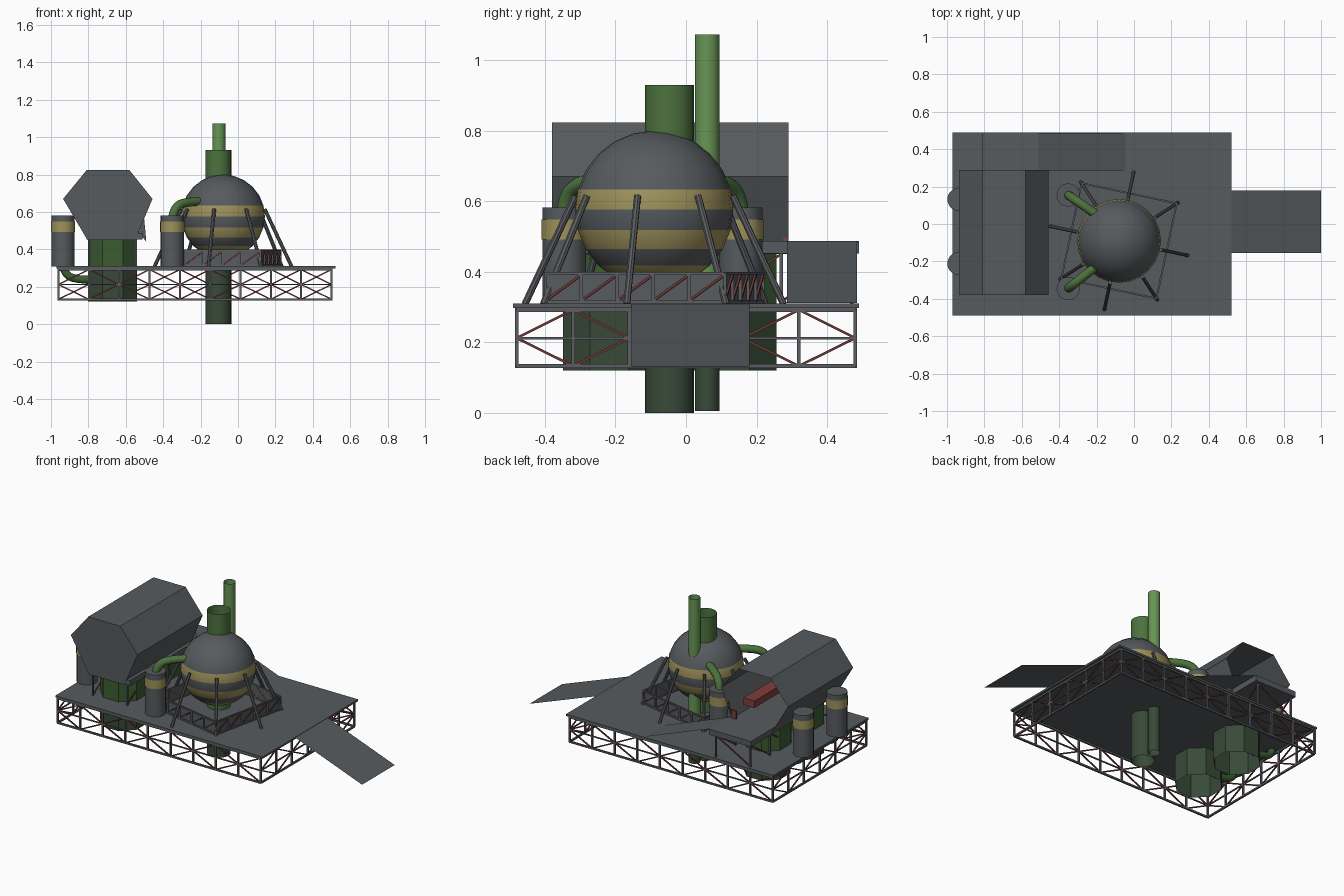
import bpy, bmesh, math
from mathutils import Vector, Matrix

if "Cube" in bpy.data.objects:
    bpy.data.objects.remove(bpy.data.objects["Cube"])

def mat(name, r, g, b):
    m = bpy.data.materials.new(name)
    m.diffuse_color = (r, g, b, 1)
    m.use_nodes = True
    m.node_tree.nodes["Principled BSDF"].inputs["Base Color"].default_value = m.diffuse_color
    return m

GREY = mat("steel grey", 0.094, 0.104, 0.112)
FRAME = mat("frame grey", 0.105, 0.110, 0.120)
GOLD = mat("dull gold", 0.34, 0.285, 0.105)
GREEN = mat("pipe green", 0.073, 0.17, 0.048)
LIGHT = mat("light green", 0.135, 0.30, 0.09)
DARK = mat("dark green", 0.045, 0.108, 0.032)
MUTED = mat("muted green", 0.040, 0.068, 0.040)
RUST = mat("rust red", 0.15, 0.038, 0.035)
RED = mat("block red", 0.21, 0.05, 0.043)

def finish(bm, name, mats, smooth=False):
    me = bpy.data.meshes.new(name)
    bm.to_mesh(me)
    bm.free()
    for m in mats:
        me.materials.append(m)
    if smooth:
        me.shade_smooth()
        me.set_sharp_from_angle(angle=math.radians(35))
    ob = bpy.data.objects.new(name, me)
    bpy.context.scene.collection.objects.link(ob)
    return ob

def box(name, lo, hi, m):
    bm = bmesh.new()
    bmesh.ops.create_cube(bm, size=1)
    for v in bm.verts:
        v.co = [lo[i] + (v.co[i] + 0.5) * (hi[i] - lo[i]) for i in range(3)]
    return finish(bm, name, [m])

def tube(name, x, y, zs, r, mats, n=24, caps=False, rot=0.0):
    # stacked open sections, one material per section
    bm = bmesh.new()
    rings = [[bm.verts.new((x + r * math.cos(rot + 2 * math.pi * i / n),
                            y + r * math.sin(rot + 2 * math.pi * i / n), z)) for i in range(n)]
             for z in zs]
    for k, (a, b) in enumerate(zip(rings, rings[1:])):
        for i in range(n):
            j = (i + 1) % n
            bm.faces.new((a[i], a[j], b[j], b[i])).material_index = k
    if caps:
        bm.faces.new(rings[-1])
        bm.faces.new(rings[0][::-1])
    return finish(bm, name, mats, n > 8)

def beams(name, segs, r, m, n=4):
    # many straight bars in one object
    bm = bmesh.new()
    for p, q in segs:
        p, q = Vector(p), Vector(q)
        d = q - p
        rot = d.to_track_quat('Z', 'Y').to_matrix().to_4x4() @ Matrix.Rotation(math.pi / n, 4, 'Z')
        rot.translation = (p + q) / 2
        bmesh.ops.create_cone(bm, cap_ends=True, segments=n, radius1=r, radius2=r,
                              depth=d.length, matrix=rot)
    return finish(bm, name, [m], n > 6)

def sheet(name, pts, m):
    # single flat plate
    bm = bmesh.new()
    bm.faces.new([bm.verts.new(p) for p in pts])
    return finish(bm, name, [m])

def pipe(name, pts, r, m):
    cu = bpy.data.curves.new(name, 'CURVE')
    cu.dimensions = '3D'
    cu.bevel_depth, cu.bevel_resolution, cu.use_fill_caps = r, 3, True
    sp = cu.splines.new('NURBS')
    sp.points.add(len(pts) - 1)
    for p, c in zip(sp.points, pts):
        p.co = (*c, 1)
    sp.use_endpoint_u, sp.order_u, sp.resolution_u = True, 3, 5
    cu.materials.append(m)
    bpy.context.scene.collection.objects.link(bpy.data.objects.new(name, cu))

# main deck and long entry ramp
box("deck", (-0.97, -0.49, 0.298), (0.52, 0.49, 0.31), GREY)
sheet("entry_ramp", [(0.52, -0.155, 0.308), (1.0, -0.155, 0.13), (1.0, 0.18, 0.13), (0.52, 0.18, 0.308)], GREY)

# perimeter truss with diamond bracing
bars, rails, braces = [], [], []
def truss(p, q, bays):
    p, q = Vector(p), Vector(q)
    zs = (0.133, 0.212, 0.292)
    at = lambda i, z: (*(p.lerp(q, i / bays)), z)
    for z in zs:
        (rails if z == zs[1] else bars).append((at(0, z), at(bays, z)))
    for i in range(bays):
        bars.append((at(i, zs[0]), at(i, zs[2])))
        mid, end = (i, i + 1) if i % 2 == 0 else (i + 1, i)
        for z in (zs[0], zs[2]):
            braces.append((at(mid, zs[1]), at(end, z)))
corners = [(-0.96, -0.48), (0.5, -0.48), (0.5, 0.48), (-0.96, 0.48)]
for i in range(4):
    truss(corners[i], corners[(i + 1) % 4], 9 if i % 2 == 0 else 6)
beams("perimeter_truss", bars, 0.0075, FRAME)
beams("perimeter_mid_rails", rails, 0.005, FRAME)
beams("perimeter_braces", braces, 0.005, RUST)

# banded sphere, coloured by height
CX, CY, CZ, R = -0.08, -0.09, 0.576, 0.224
bm = bmesh.new()
bmesh.ops.create_uvsphere(bm, u_segments=24, v_segments=12, radius=R)
for f in bm.faces:
    band = math.floor(math.degrees(math.asin(f.calc_center_median().z / R)) / 15)
    f.material_index = 1 if band in (0, -2, -4) else 0
bmesh.ops.translate(bm, verts=bm.verts, vec=(CX, CY, CZ))
finish(bm, "sphere_vessel", [GREY, GOLD], True)

# eight leaning legs
legs = []
for k in range(8):
    a = math.radians(-12 + 45 * k)
    c, s = math.cos(a), math.sin(a)
    legs.append(((CX + 0.375 * c, CY + 0.375 * s, 0.308), (CX + 0.228 * c, CY + 0.228 * s, 0.615)))
beams("sphere_legs", legs, 0.010, FRAME, 8)

# square base under the sphere: panels faced with a braced frame
def base_pt(side, f, z, half=0.26):
    a = math.radians(-12 + 90 * side)
    v = half * (2 * f - 1)
    return (CX + half * math.cos(a) - v * math.sin(a), CY + half * math.sin(a) + v * math.cos(a), z)
frame, ties = [], []
for s in range(4):
    sheet("base_panel_%d" % s, [base_pt(s, f, z, 0.257) for f, z in ((0, 0.31), (1, 0.31), (1, 0.395), (0, 0.395))], GREY)
    for z in (0.315, 0.395):
        frame.append((base_pt(s, 0, z), base_pt(s, 1, z)))
    for k in range(5):
        frame.append((base_pt(s, k / 5, 0.315), base_pt(s, k / 5, 0.395)))
        ties.append((base_pt(s, k / 5, 0.318), base_pt(s, (k + 1) / 5, 0.392)))
beams("base_frame", frame, 0.0065, FRAME)
beams("base_ties", ties, 0.005, RUST)

# vertical pipes through the sphere and deck, duller below the deck
tube("wide_pipe", -0.105, -0.047, (0.0, 0.304, 0.93), 0.069, [MUTED, GREEN])
tube("narrow_pipe", -0.102, 0.06, (0.005, 0.304, 1.073), 0.035, [MUTED, LIGHT])

# tanks with gold bands and their connecting pipes
def tank(name, x, y):
    tube(name, x, y, (0.308, 0.582), 0.062, [GREY], 20, True)
    tube(name + "_band", x, y, (0.492, 0.548), 0.065, [GOLD], 20)
for tag, y, ye in (("back", 0.155, 0.05), ("front", -0.345, -0.225)):
    tank("inner_tank_" + tag, -0.352, y)
    mx = lambda f: (-0.352 + f * 0.152, y + f * (ye - y))
    pipe("inner_pipe_" + tag, [(-0.352, y, 0.56), (*mx(0.05), 0.615), (*mx(0.4), 0.655),
                               (*mx(1), 0.655)], 0.024, GREEN)
for tag, y in (("back", 0.132), ("front", -0.212)):
    tank("outer_tank_" + tag, -0.936, y)
    pipe("outer_pipe_" + tag, [(-0.936, y, 0.33), (-0.93, y, 0.27), (-0.87, y, 0.238), (-0.79, y, 0.238)], 0.022, DARK)
    # eight-sided shaft below the hangar, open at the bottom
    tube("shaft_" + tag, -0.67, y - 0.006, (0.12, 0.304, 0.45), 0.142, [MUTED, DARK], 8, False, math.pi / 8)

# hangar: hexagonal shell, closed at the front, open at the back
prof = [(-0.81, 0.823), (-0.935, 0.67), (-0.805, 0.45), (-0.55, 0.45), (-0.457, 0.67), (-0.58, 0.823)]
bm = bmesh.new()
fr = [bm.verts.new((x, -0.38, z)) for x, z in prof]
bk = [bm.verts.new((x, 0.29, z)) for x, z in prof]
bm.faces.new(fr)
for i in range(6):
    j = (i + 1) % 6
    bm.faces.new((fr[j], fr[i], bk[i], bk[j]))
finish(bm, "hangar_shell", [GREY])
box("hangar_block", (-0.66, -0.05, 0.57), (-0.58, 0.24, 0.615), RED)
box("hangar_hinge", (-0.56, 0.275, 0.47), (-0.53, 0.288, 0.54), RED)
sheet("hangar_side_fin", [(-0.53, 0.285, 0.49), (-0.49, 0.285, 0.44), (-0.505, 0.285, 0.60)], GREY)

# hangar floor, its back ramp and supports
box("hangar_floor", (-0.81, -0.378, 0.452), (-0.51, 0.49, 0.488), GREY)
sheet("back_ramp", [(-0.51, 0.287, 0.488), (-0.51, 0.485, 0.488), (-0.045, 0.485, 0.312), (-0.045, 0.287, 0.312)][::-1], GREY)
posts, diag = [], []
ys = [-0.36, -0.15, 0.06, 0.27, 0.47]
for x in (-0.79, -0.545):
    for i, y in enumerate(ys):
        posts.append(((x, y, 0.31), (x, y, 0.455)))
        if i:
            diag.append(((x, ys[i - 1], 0.315), (x, y, 0.45)))
diag.append(((-0.79, 0.47, 0.315), (-0.545, 0.47, 0.45)))
beams("floor_posts", posts, 0.007, FRAME)
beams("floor_braces", diag, 0.005, RUST)
